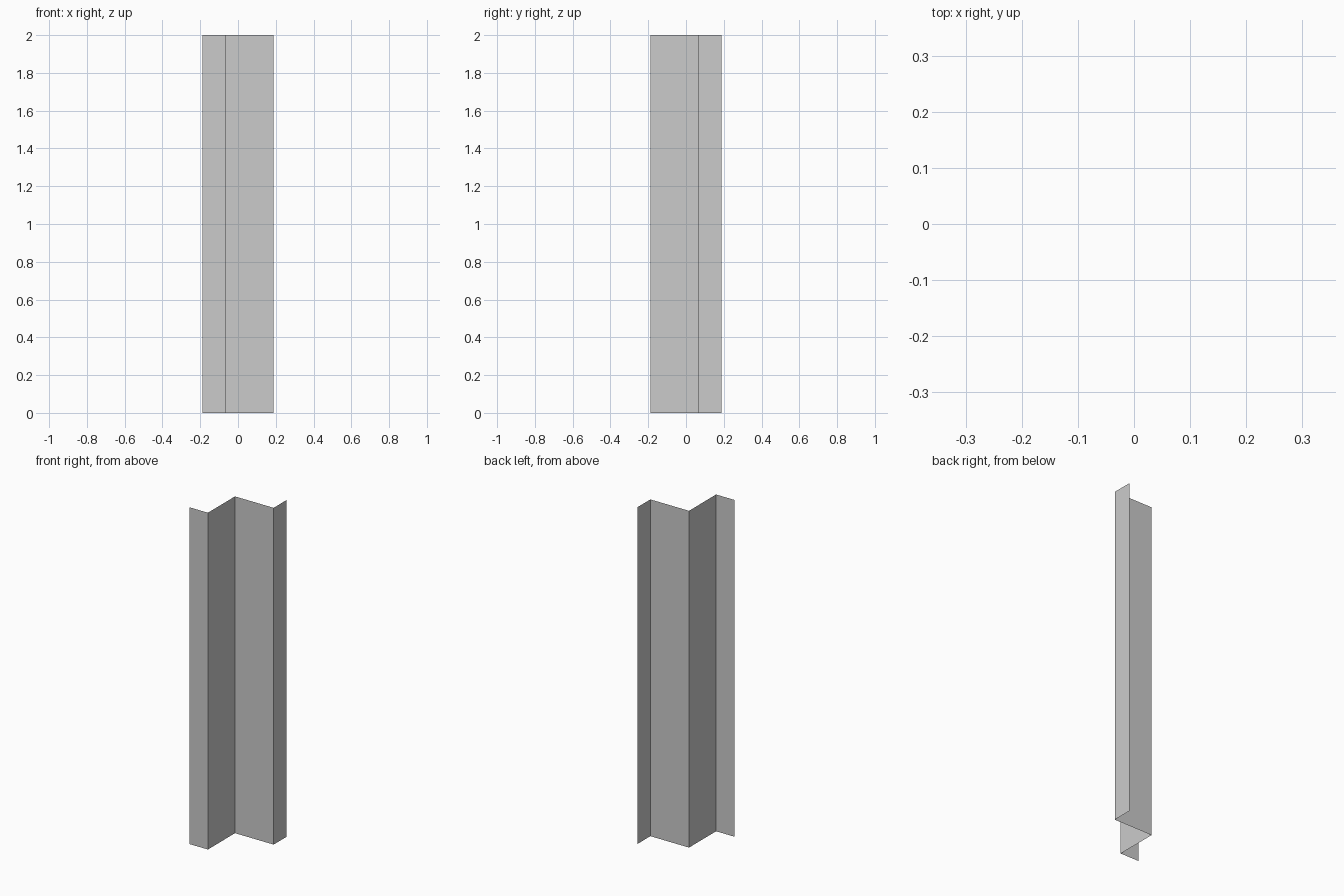
import bpy
import bmesh

if "Cube" in bpy.data.objects:
    bpy.data.objects.remove(bpy.data.objects["Cube"])

HEIGHT = 2.0
EDGE, FOLD = 0.188, 0.066

# Zigzag cross-section of the thin folded sheet, seen from above
profile = [(-EDGE, -EDGE), (-FOLD, -EDGE), (-FOLD, FOLD), (EDGE, FOLD), (EDGE, EDGE)]

bm = bmesh.new()
base = [bm.verts.new((x, y, 0)) for x, y in profile]
edges = [bm.edges.new(pair) for pair in zip(base, base[1:])]

# Raise the profile into four flat vertical panels
raised = bmesh.ops.extrude_edge_only(bm, edges=edges)["geom"]
top = [g for g in raised if isinstance(g, bmesh.types.BMVert)]
bmesh.ops.translate(bm, verts=top, vec=(0, 0, HEIGHT))
bmesh.ops.recalc_face_normals(bm, faces=bm.faces)

mesh = bpy.data.meshes.new("folded_sheet")
bm.to_mesh(mesh)
bm.free()
sheet = bpy.data.objects.new("folded_sheet", mesh)
bpy.context.collection.objects.link(sheet)
